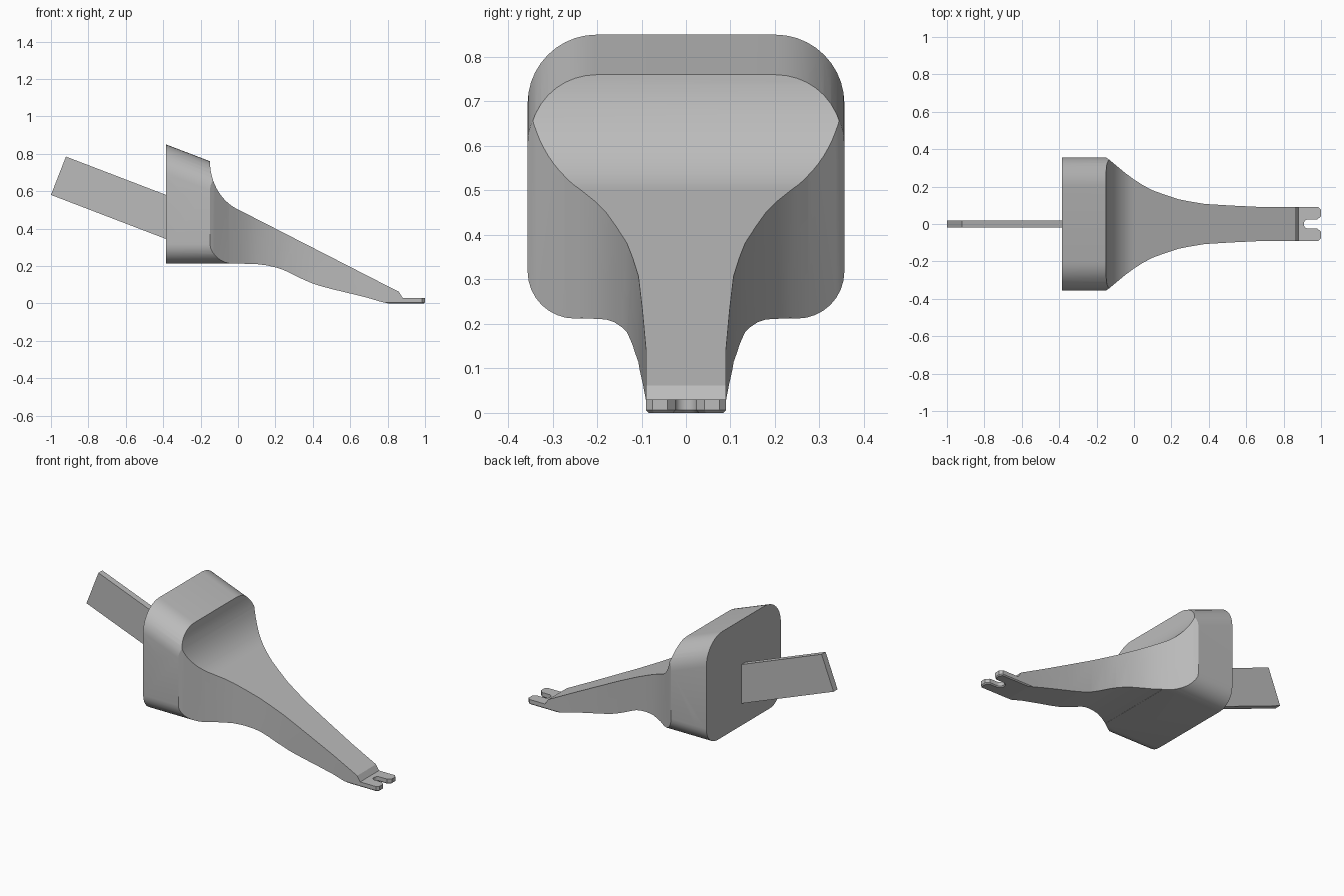
import bpy, bmesh
from math import sin, cos, pi, radians
from mathutils import Vector

cube = bpy.data.objects.get("Cube")
if cube:
    bpy.data.objects.remove(cube)

grey = bpy.data.materials.new("plain_grey")
grey.use_nodes = True
COLOUR = (0.5, 0.5, 0.5, 1)
grey.diffuse_color = COLOUR
grey.node_tree.nodes["Principled BSDF"].inputs["Base Color"].default_value = COLOUR

BACK, SHOULDER, SLOPE = -0.385, -0.15, -0.383


def arc(cx, cy, rx, ry, start, end, steps):
    """Points on an ellipse from start to end, in degrees."""
    angles = [radians(start + (end - start) * i / steps) for i in range(steps + 1)]
    return [(cx + rx * cos(a), cy + ry * sin(a)) for a in angles]


def prism(name, points, place, low, high, bevel=0):
    """Extrude a closed 2D outline; place(u, v, w) maps it into space."""
    bm = bmesh.new()
    rings = [[bm.verts.new(place(u, v, w)) for u, v in points] for w in (low, high)]
    bm.faces.new(rings[0])
    bm.faces.new(rings[1])
    n = len(points)
    for i in range(n):
        j = (i + 1) % n
        bm.faces.new((rings[0][i], rings[0][j], rings[1][j], rings[1][i]))
    bmesh.ops.recalc_face_normals(bm, faces=bm.faces)
    if bevel:
        edges = [e for e in bm.edges if all(v in rings[0] for v in e.verts)]
        bmesh.ops.bevel(bm, geom=edges, offset=bevel, segments=1, affect='EDGES')
    mesh = bpy.data.meshes.new(name)
    bm.to_mesh(mesh)
    bm.free()
    mesh.materials.append(grey)
    obj = bpy.data.objects.new(name, mesh)
    bpy.context.collection.objects.link(obj)
    return obj


# Side profile: sloped block top, concave scoop, long ramp and thin tip
scoop = arc(0.09, 0.76, 0.24, 0.278, 180, 244, 14)
side = [(BACK - 0.1, 0.95), (SHOULDER, 0.95)] + scoop + [
    (0.86, 0.062), (0.88, 0.03), (1.1, 0.03), (1.1, -0.02), (0.81, -0.02),
    (0.8, 0.001), (0.77, 0.007), (0.7, 0.028), (0.6, 0.053), (0.5, 0.077),
    (0.43, 0.096), (0.39, 0.11), (0.34, 0.132), (0.28, 0.162), (0.24, 0.18),
    (0.2, 0.193), (0.15, 0.204), (0.1, 0.21), (0, 0.213), (0, 0.1),
    (BACK - 0.1, 0.1)]
body = prism("body", side, lambda u, v, w: (u, w, v), -0.5, 0.5)

# Plan outline: flared shoulders narrowing to a forked tip with a round slot
half = [(BACK, 0.356), (SHOULDER, 0.356), (-0.13, 0.342), (-0.05, 0.275),
        (0, 0.238), (0.05, 0.206), (0.1, 0.18), (0.16, 0.158), (0.235, 0.133),
        (0.3, 0.12), (0.38, 0.107), (0.53, 0.098), (0.7, 0.09), (0.985, 0.09),
        (1, 0.075), (1, 0.042), (0.98, 0.024)]
slot = arc(0.93, 0, 0.022, 0.024, 90, 270, 10)
outline = half + slot + [(x, -y) for x, y in reversed(half)]
plan = prism("plan_cutter", outline, lambda u, v, w: (u, v, w), 0, 1.2, 0.006)

# Rounded block section, with its upper half following the sloped top
section = (arc(0.201, 0.695, 0.155, 0.155, 0, 90, 10)
           + arc(-0.201, 0.695, 0.155, 0.155, 90, 180, 10)
           + arc(-0.25, 0.318, 0.106, 0.106, 180, 270, 8)
           + arc(0.25, 0.318, 0.106, 0.106, 270, 360, 8))


def sloped(u, v, w):
    return (w, u, v + (SLOPE * (w - BACK) if v > 0.5 else 0))


block = prism("block_cutter", section, sloped, BACK - 0.05, 0.05)

# The narrow arm has no section rounding, so it joins the block cutter as a box
arm = prism("arm_cutter", [(-0.45, -0.1), (0.45, -0.1), (0.45, 0.9), (-0.45, 0.9)],
            lambda u, v, w: (w, u, v), 0, 1.2)


def boolean(obj, cutter, operation):
    mod = obj.modifiers.new(cutter.name, 'BOOLEAN')
    mod.operation, mod.object, mod.solver = operation, cutter, 'EXACT'
    cutter.hide_render = True
    cutter.hide_set(True)


boolean(block, arm, 'UNION')
boolean(body, plan, 'INTERSECT')
boolean(body, block, 'INTERSECT')

# Bake the cut body and drop the helpers
depsgraph = bpy.context.evaluated_depsgraph_get()
baked = bpy.data.meshes.new_from_object(body.evaluated_get(depsgraph))
body.modifiers.clear()
body.data = baked
for helper in (plan, block, arm):
    bpy.data.objects.remove(helper)

# Thin flat tang rising out of the back of the block
along = Vector((1, SLOPE))
tail, top = Vector((-1, 0.58)), Vector((-0.92, 0.785))
tang_side = [tail, tail + along * 0.64, top + along * 0.56, top]
tang = prism("tang", tang_side, lambda u, v, w: (u, w, v), -0.019, 0.019)

# Smooth the curved walls while keeping real edges crisp
bpy.ops.object.select_all(action='DESELECT')
body.select_set(True)
bpy.context.view_layer.objects.active = body
bpy.ops.object.shade_smooth_by_angle(angle=radians(25))
